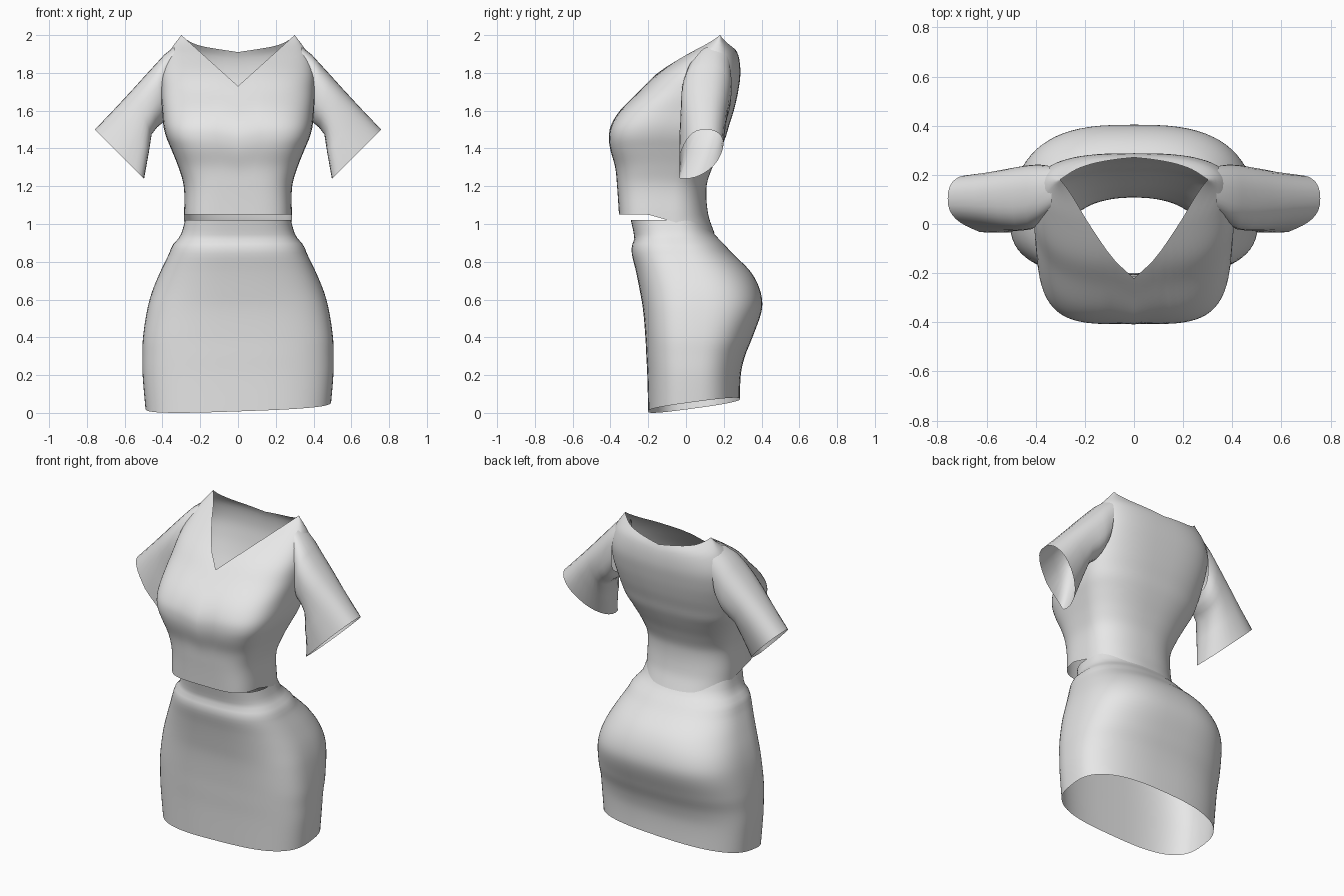
import bpy, bmesh, math

if "Cube" in bpy.data.objects:
    bpy.data.objects.remove(bpy.data.objects["Cube"])

cloth = bpy.data.materials.new("light_grey_cloth")
cloth.diffuse_color = (0.8, 0.8, 0.8, 1)
cloth.use_nodes = True
cloth.node_tree.nodes["Principled BSDF"].inputs["Base Color"].default_value = cloth.diffuse_color

N = 72      # columns around a garment


def sample(table, z):
    """Smooth (Catmull-Rom) lookup of a profile row at height z."""
    z = min(max(z, table[0][0]), table[-1][0])
    i = max(k for k in range(len(table) - 1) if table[k][0] <= z)
    a, b = table[i], table[i + 1]
    p, q = table[max(i - 1, 0)], table[min(i + 2, len(table) - 1)]
    h = b[0] - a[0]
    t = (z - a[0]) / h
    row = []
    for k in range(1, len(a)):
        m0 = (b[k] - p[k]) / (b[0] - p[0]) * h
        m1 = (q[k] - a[k]) / (q[0] - a[0]) * h
        row.append((2*t**3 - 3*t**2 + 1)*a[k] + (t**3 - 2*t**2 + t)*m0
                   + (3*t**2 - 2*t**3)*b[k] + (t**3 - t**2)*m1)
    return row


def power(v, n):
    return math.copysign(abs(v) ** (2 / n), v)


def ring_point(table, ang, z):
    """Rounded-box cross-section: half width, front y, back y, widest y, front/back squareness."""
    w, front, back, mid, nf, nb = sample(table, z)
    c, s = math.cos(ang), math.sin(ang)
    n = nb if s > 0 else nf
    depth = back - mid if s > 0 else mid - front
    return w * power(c, n), mid + depth * power(s, n), z


def make_object(name, rows, cut=None):
    bm = bmesh.new()
    grid = [[bm.verts.new(p) for p in row] for row in rows]
    n = len(rows[0])
    for a, b in zip(grid, grid[1:]):
        for i in range(n):
            j = (i + 1) % n
            bm.faces.new((a[i], a[j], b[j], b[i]))
    if cut:
        holes = [f for f in bm.faces if cut(f.calc_center_median())]
        bmesh.ops.delete(bm, geom=holes, context='FACES')
    bmesh.ops.remove_doubles(bm, verts=bm.verts, dist=0.0005)
    me = bpy.data.meshes.new(name)
    bm.to_mesh(me)
    bm.free()
    me.materials.append(cloth)
    ob = bpy.data.objects.new(name, me)
    bpy.context.collection.objects.link(ob)
    bpy.ops.object.select_all(action='DESELECT')
    ob.select_set(True)
    bpy.context.view_layer.objects.active = ob
    bpy.ops.object.shade_smooth_by_angle(angle=math.radians(50))
    return ob


def garment(name, table, low, high, steps, cut=None):
    """Loft a garment between a hem rule low(x, y) and an upper edge rule high(x, y)."""
    def solve(ang, rule):
        a, b = table[0][0], table[-1][0]
        for _ in range(40):
            m = (a + b) / 2
            x, y, _z = ring_point(table, ang, m)
            a, b = (m, b) if m < rule(x, y) else (a, m)
        return a
    angs = [2 * math.pi * i / N - math.pi / 2 for i in range(N)]
    spans = [(solve(t, low), solve(t, high)) for t in angs]
    rows = [[ring_point(table, t, lo + (hi - lo) * k / steps)
             for t, (lo, hi) in zip(angs, spans)] for k in range(steps + 1)]
    return make_object(name, rows, cut)


# Skirt with a fitted waistband
skirt = [
    (0.00, 0.488, -0.200, 0.285, 0.04, 3.0, 2.6),
    (0.20, 0.505, -0.205, 0.290, 0.04, 3.0, 2.6),
    (0.30, 0.506, -0.210, 0.312, 0.04, 3.0, 2.6),
    (0.40, 0.503, -0.215, 0.352, 0.04, 3.0, 2.7),
    (0.55, 0.480, -0.228, 0.402, 0.04, 2.9, 2.8),
    (0.65, 0.452, -0.245, 0.392, 0.04, 2.8, 2.7),
    (0.75, 0.410, -0.265, 0.340, 0.02, 2.8, 2.5),
    (0.85, 0.362, -0.288, 0.240, -0.02, 2.8, 2.4),
    (0.89, 0.346, -0.285, 0.205, -0.03, 2.8, 2.4),
    (0.915, 0.322, -0.274, 0.180, -0.04, 2.8, 2.4),
    (0.95, 0.300, -0.277, 0.148, -0.05, 2.8, 2.3),
    (1.03, 0.278, -0.294, 0.105, -0.06, 2.8, 2.3)]
garment("skirt", skirt,
        lambda x, y: max(0.0, 0.008 + 0.035 * x + 0.065 * (y + 0.2) / 0.48),
        lambda x, y: 1.02, 40)

# Cropped shirt body with a V neck in front and a shallow scoop behind
shirt = [
    (0.94, 0.285, -0.350, 0.155, -0.08, 4.0, 2.3),
    (1.05, 0.285, -0.355, 0.118, -0.08, 4.0, 2.3),
    (1.20, 0.287, -0.365, 0.109, -0.08, 3.8, 2.3),
    (1.30, 0.315, -0.375, 0.140, -0.06, 3.8, 2.4),
    (1.40, 0.355, -0.402, 0.185, -0.03, 4.0, 2.5),
    (1.46, 0.380, -0.408, 0.210, -0.01, 4.1, 2.6),
    (1.52, 0.395, -0.398, 0.228, 0.01, 3.9, 2.6),
    (1.60, 0.402, -0.350, 0.253, 0.04, 3.5, 2.7),
    (1.70, 0.408, -0.250, 0.276, 0.08, 3.1, 2.8),
    (1.80, 0.405, -0.150, 0.288, 0.11, 2.8, 2.8),
    (1.90, 0.372, 0.000, 0.275, 0.14, 2.6, 2.6),
    (1.95, 0.338, 0.087, 0.240, 0.165, 2.5, 2.5),
    (2.00, 0.300, 0.172, 0.190, 0.18, 2.5, 2.5)]


def neckline(x, y):
    a = min(abs(x) / 0.3, 1)
    front = 1.73 + 0.27 * a
    back = 1.91 + 0.045 * a + 0.045 * a ** 6
    return back if y > 0.18 else front


garment("shirt_body", shirt,
        lambda x, y: 1.05 - 0.1 * max(0, y + 0.2) / 0.35, neckline, 48,
        cut=lambda p: abs(p.x) > 0.35
        and ((p.z - 1.72) / 0.12) ** 2 + ((p.y - 0.105) / 0.085) ** 2 < 1)

# Short flared sleeves: top x, top z, bottom x, bottom z, front y, back y, bottom y shift
sleeve = [
    (0.335, 1.940, 0.370, 1.600, 0.040, 0.238, 0.00),
    (0.390, 1.897, 0.385, 1.560, -0.005, 0.242, 0.00),
    (0.440, 1.842, 0.400, 1.535, -0.022, 0.240, 0.00),
    (0.495, 1.782, 0.428, 1.512, -0.027, 0.234, 0.00),
    (0.560, 1.710, 0.457, 1.475, -0.023, 0.228, -0.02),
    (0.650, 1.613, 0.472, 1.380, -0.015, 0.221, -0.06),
    (0.758, 1.500, 0.497, 1.240, -0.005, 0.213, -0.11)]
for side, name in ((1, "right_sleeve"), (-1, "left_sleeve")):
    rows = []
    for tx, tz, bx, bz, yf, yb, shift in sleeve:
        row = []
        for i in range(32):
            t = 2 * math.pi * i / 32
            k = (1 + power(math.cos(t), 2.4)) / 2     # 1 at the top, 0 at the underarm
            y = (yf + yb) / 2 + (yb - yf) / 2 * power(math.sin(t), 2.4) + shift * (1 - k) ** 2
            y = max(y, -0.035)
            row.append((side * (bx + (tx - bx) * k), y, bz + (tz - bz) * k))
        rows.append(row if side > 0 else row[::-1])
    make_object(name, rows)
